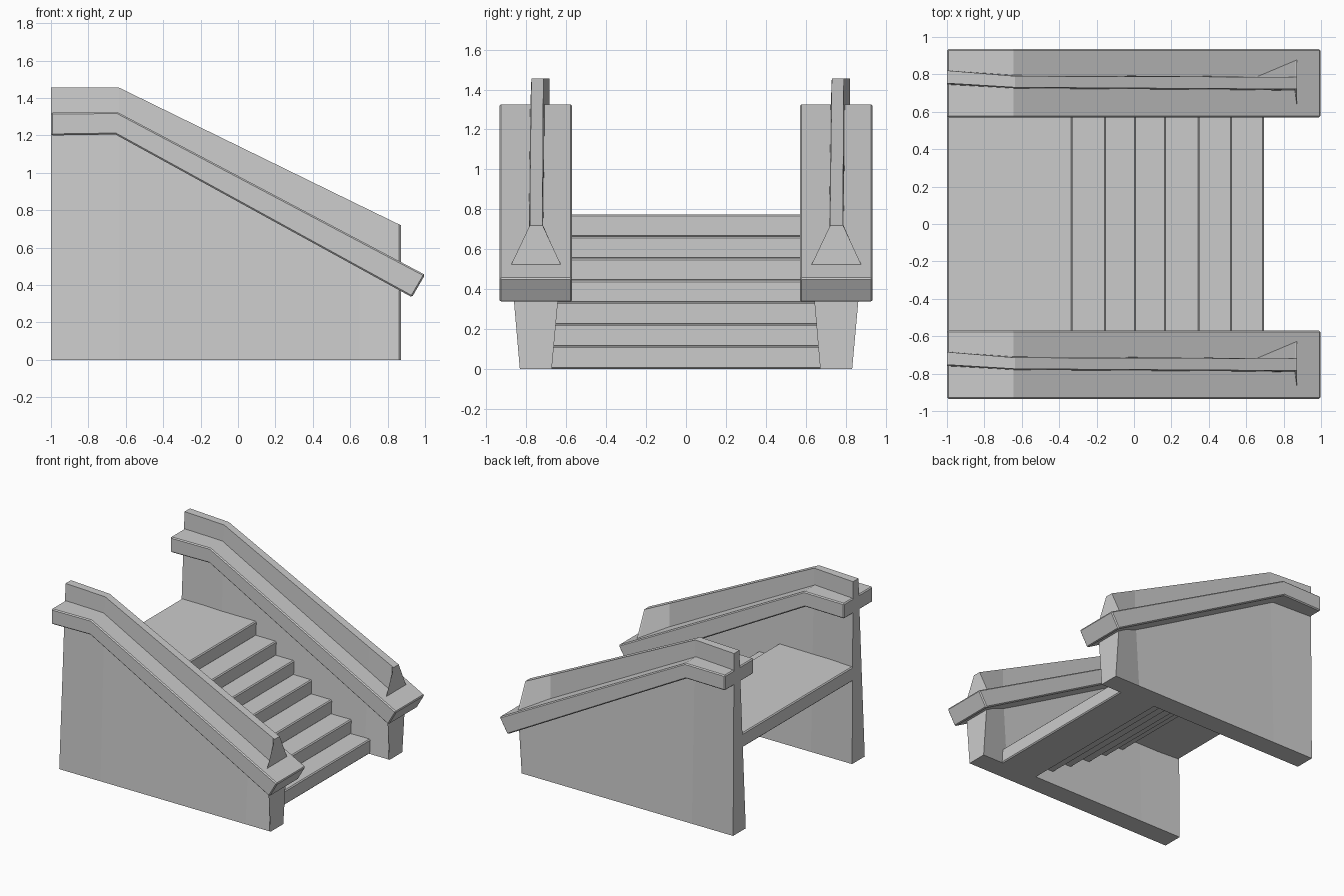
import bpy, bmesh

if "Cube" in bpy.data.objects:
    bpy.data.objects.remove(bpy.data.objects["Cube"])


def finish(bm, name, bevel=0.0):
    bmesh.ops.recalc_face_normals(bm, faces=bm.faces)
    me = bpy.data.meshes.new(name)
    bm.to_mesh(me)
    bm.free()
    ob = bpy.data.objects.new(name, me)
    bpy.context.collection.objects.link(ob)
    if bevel:
        m = ob.modifiers.new("bevel", 'BEVEL')
        m.width = bevel
        m.segments = 1
    return ob


def loft(name, rings, bevel=0.0):
    """Skin a solid through matching rings of points and cap both ends."""
    bm = bmesh.new()
    loops = [[bm.verts.new(p) for p in ring] for ring in rings]
    n = len(loops[0])
    for a, b in zip(loops, loops[1:]):
        for i in range(n):
            j = (i + 1) % n
            bm.faces.new((a[i], a[j], b[j], b[i]))
    bm.faces.new(loops[0])
    bm.faces.new(loops[-1])
    return finish(bm, name, bevel)


def extrude_y(name, profile, y0, y1, bevel=0.0):
    return loft(name, [[(x, y, z) for x, z in profile] for y in (y0, y1)], bevel)


# wall sections: x, mid height, top height, mid -y/+y, top -y/+y
SECTIONS = [
    (-1.0, 1.26, 1.455, -0.01, 0.07, 0.0, 0.068),
    (-0.635, 1.26, 1.455, -0.03, 0.045, -0.022, 0.038),
    (0.65, 0.63, 0.827, -0.036, 0.036, -0.03, 0.034),
    (0.86, 0.525, 0.725, -0.04, 0.122, -0.03, 0.034),
    (0.872, 0.52, 0.72, -0.125, 0.127, -0.03, 0.034),
]
RAIL = [(-1, 1.2), (-0.655, 1.205), (0.93, 0.335),
        (1.0, 0.455), (-0.645, 1.325), (-1, 1.322)]

# the two sides are shifted copies of each other
for side, yc in (("left", -0.7525), ("right", 0.7525)):
    # tapered wall with a ridge above the rail and a flared front end
    rings = []
    for x, zm, zt, m0, m1, t0, t1 in SECTIONS:
        pts = [(-0.08, 0), (0.08, 0), (m1, zm), (t1, zt), (t0, zt), (m0, zm)]
        rings.append([(x, yc + y, z) for y, z in pts])
    loft(side + "_wall", rings)
    # wide bent coping around the wall
    extrude_y(side + "_rail", RAIL, yc - 0.1825, yc + 0.1825, 0.008)

# overlapping tread slabs, the top one being the landing
NOSES = [0.695, 0.525, 0.35, 0.17, 0.01, -0.15, -0.33]
for i, x in enumerate(NOSES):
    back = -1.0 if i == len(NOSES) - 1 else x - 0.33
    z0, z1 = i * 0.11, i * 0.11 + 0.115
    name = "landing" if i == len(NOSES) - 1 else f"step_{i + 1}"
    extrude_y(name, [(back, z0), (x, z0), (x, z1), (back, z1)], -0.72, 0.72, 0.008)
